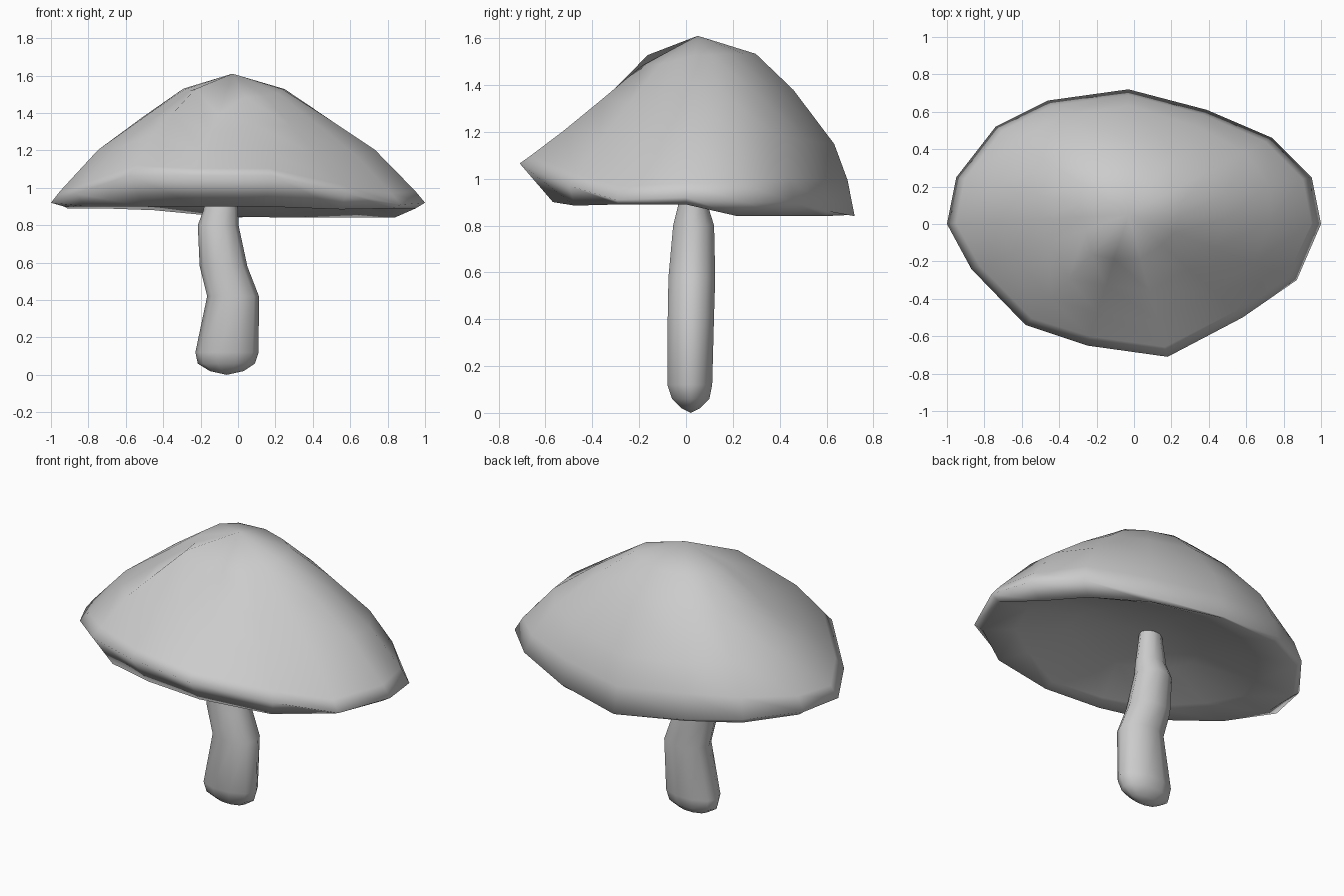
import bpy, bmesh, math
from mathutils import Vector

if "Cube" in bpy.data.objects:
    bpy.data.objects.remove(bpy.data.objects["Cube"])


def loft(name, rings, start=None, end=None, angle=40):
    """Skin a stack of equal-length rings, closing the ends with a centre point."""
    bm = bmesh.new()
    loops = [[bm.verts.new(p) for p in ring] for ring in rings]
    n = len(loops[0])
    for a, b in zip(loops, loops[1:]):
        for i in range(n):
            j = (i + 1) % n
            bm.faces.new((a[i], a[j], b[j], b[i]))
    for tip, loop in ((start, loops[0]), (end, loops[-1])):
        v = bm.verts.new(tip)
        for i in range(n):
            bm.faces.new((v, loop[i], loop[(i + 1) % n]))
    bmesh.ops.recalc_face_normals(bm, faces=bm.faces)
    mesh = bpy.data.meshes.new(name)
    bm.to_mesh(mesh)
    bm.free()
    obj = bpy.data.objects.new(name, mesh)
    bpy.context.collection.objects.link(obj)
    bpy.ops.object.select_all(action='DESELECT')
    obj.select_set(True)
    bpy.context.view_layer.objects.active = obj
    bpy.ops.object.shade_smooth_by_angle(angle=math.radians(angle))
    return obj


# Cap rim: x, y, rim height, lip height, lip inset scale
rim = [
    (-1.00, 0.00, 0.92, 0.90, 0.93), (-0.87, -0.24, 0.97, 0.90, 0.93),
    (-0.58, -0.54, 1.065, 0.90, 0.86), (-0.25, -0.65, 1.065, 0.90, 0.83),
    (0.18, -0.71, 1.065, 0.90, 0.80), (0.58, -0.50, 0.97, 0.885, 0.95),
    (0.87, -0.30, 0.91, 0.89, 0.95), (1.00, 0.00, 0.92, 0.89, 0.95),
    (0.95, 0.25, 0.90, 0.84, 0.88), (0.74, 0.46, 0.90, 0.84, 0.90),
    (0.39, 0.61, 0.86, 0.84, 0.97), (-0.03, 0.72, 0.84, 0.845, 0.97),
    (-0.46, 0.66, 0.90, 0.88, 0.97), (-0.74, 0.52, 0.92, 0.89, 0.97),
    (-0.95, 0.25, 0.92, 0.89, 0.96),
]
apex = Vector((-0.03, 0.05, 1.61))

# Cap profiles from crown to rim: radial fraction, height fraction
front = [(0.31, 0.77), (0.54, 0.50), (0.75, 0.26), (0.93, 0.07)]
side = [(0.26, 0.88), (0.50, 0.65), (0.74, 0.41), (0.95, 0.09)]
back = [(0.37, 0.90), (0.61, 0.70), (0.87, 0.40), (0.955, 0.20)]
special = {
    2: [(0.36, 0.85), (0.58, 0.61), (0.76, 0.41), (0.94, 0.10)],  # front-left ridge
    3: [(0.34, 0.60), (0.54, 0.42), (0.75, 0.24), (0.93, 0.07)],  # crease beside it
}

cap_rings = []
for k in range(4):
    ring = []
    for i, (x, y, z, _, _) in enumerate(rim):
        w = min(1, abs(y) / 0.68) ** 1.5
        other = (back if y > 0 else front)[k]
        f = side[k][0] * (1 - w) + other[0] * w
        h = side[k][1] * (1 - w) + other[1] * w
        if i in special:
            f, h = special[i][k]
        p = apex.lerp(Vector((x, y, z)), f)
        p.z = z + (apex.z - z) * h
        ring.append(p)
    cap_rings.append(ring)
cap_rings.append([(x, y, z) for x, y, z, _, _ in rim])

# Curled lip, then a shallow underside
cap_rings.append([(x * s, y * s, l) for x, y, _, l, s in rim])
for scale, lift in ((0.74, 0.06), (0.40, 0.14)):
    cap_rings.append([(x * scale, y * scale, 0.87 + lift) for x, y, *_ in rim])
loft("cap", cap_rings, apex, (-0.08, 0.03, 1.06), 100)

# Bent stem: height, left x, right x, front y, back y
sections = [
    (0.02, -0.15, 0.03, -0.02, 0.06), (0.06, -0.215, 0.09, -0.06, 0.10),
    (0.12, -0.228, 0.11, -0.08, 0.112), (0.42, -0.165, 0.112, -0.078, 0.12),
    (0.58, -0.205, 0.05, -0.075, 0.125), (0.80, -0.215, 0.003, -0.055, 0.12),
    (0.88, -0.185, 0.0, -0.035, 0.095), (1.09, -0.15, -0.03, -0.02, 0.08),
]
SIDES = 10
stem_rings = []
for z, x0, x1, y0, y1 in sections:
    stem_rings.append([
        ((x0 + x1) / 2 + (x1 - x0) / 2 * math.cos(math.tau * i / SIDES),
         (y0 + y1) / 2 + (y1 - y0) / 2 * math.sin(math.tau * i / SIDES) * 1.05, z)
        for i in range(SIDES)])
loft("stem", stem_rings, (-0.06, 0.02, 0.0), (-0.09, 0.03, 1.11), 60)
